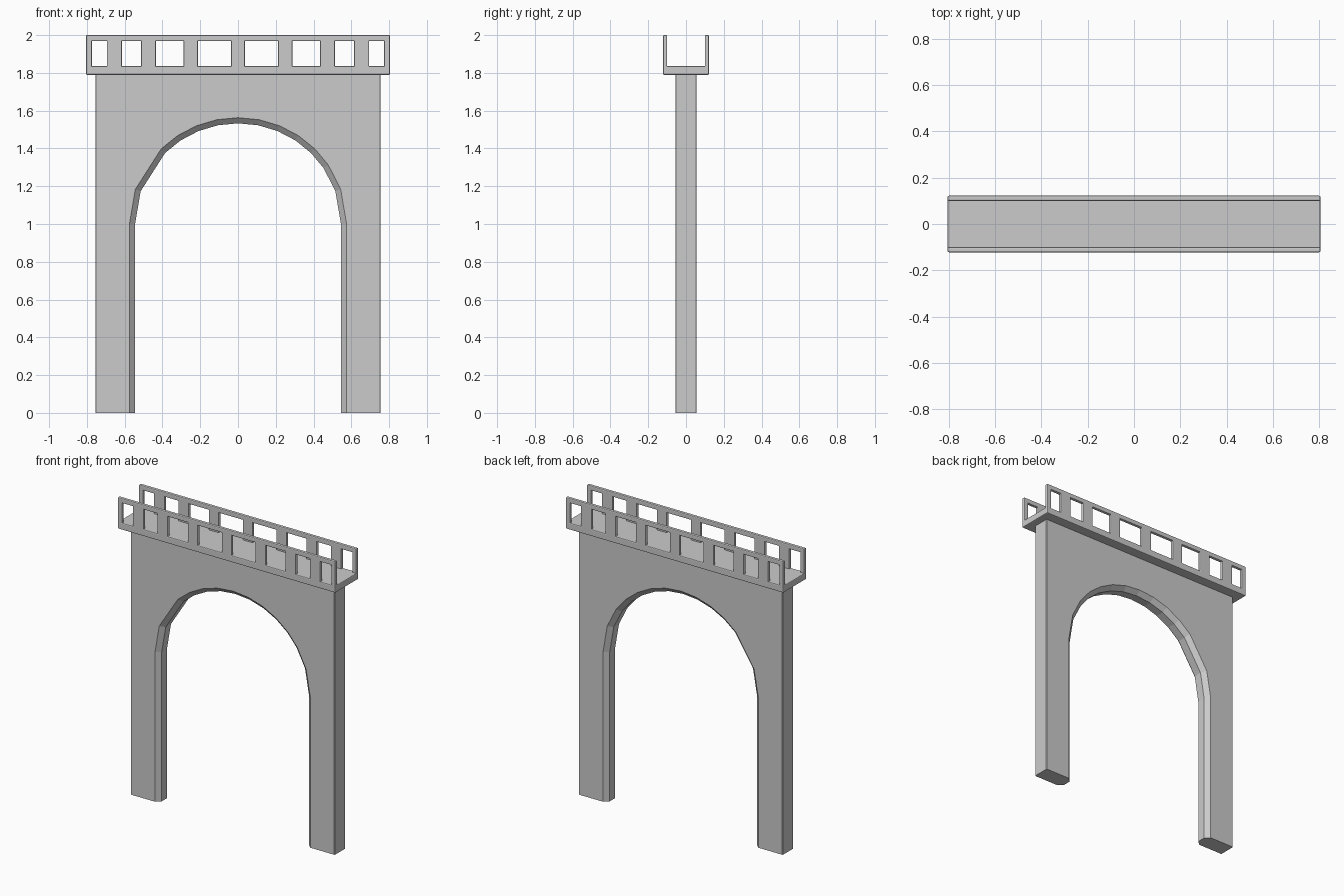
import bpy, bmesh, math
from itertools import product

if "Cube" in bpy.data.objects:
    bpy.data.objects.remove(bpy.data.objects["Cube"])

stone = bpy.data.materials.new("grey_stone")
stone.use_nodes = True
GREY = (0.6, 0.6, 0.6, 1)
stone.diffuse_color = GREY
stone.node_tree.nodes["Principled BSDF"].inputs["Base Color"].default_value = GREY


def finish(bm, name):
    bmesh.ops.recalc_face_normals(bm, faces=bm.faces)
    mesh = bpy.data.meshes.new(name)
    bm.to_mesh(mesh)
    bm.free()
    mesh.materials.append(stone)
    obj = bpy.data.objects.new(name, mesh)
    bpy.context.collection.objects.link(obj)
    return obj


# Arched wall: outline sections lofted from front to back, chamfered at the opening
DECK_BOTTOM, SPRING = 1.79, 1.0
angles = [0, 19] + [33.75 + 11.25 * i for i in range(10)] + [161, 180]


def outline(half_width, radius):
    points = [(-half_width, 0), (-half_width, DECK_BOTTOM),
              (half_width, DECK_BOTTOM), (half_width, 0), (radius, 0)]
    for a in map(math.radians, angles):
        points.append((radius * math.cos(a), SPRING + (radius - 0.012) * math.sin(a)))
    return points + [(-radius, 0)]


front = [(-0.056, 0.751, 0.575), (-0.052, 0.755, 0.571), (-0.028, 0.755, 0.545)]
sections = front + [(-y, w, r) for y, w, r in reversed(front)]
bm = bmesh.new()
loops = [[bm.verts.new((x, y, z)) for x, z in outline(w, r)] for y, w, r in sections]
for a, b in zip(loops, loops[1:]):
    for i in range(len(a)):
        bm.faces.new((a[i - 1], a[i], b[i], b[i - 1]))
bm.faces.new(loops[0])
bm.faces.new(loops[-1])
finish(bm, "arched_wall")

# Deck with two pierced parapets: solid cells of an uneven grid, skinned on the outside
half = [0.037, 0.212, 0.288, 0.434, 0.513, 0.614, 0.694, 0.773, 0.805]
xs = [-x for x in reversed(half)] + half
ys = [-0.122, -0.1, 0.1, 0.122]
zs = [DECK_BOTTOM, 1.836, 1.968, 2.0]
size = (len(xs) - 1, len(ys) - 1, len(zs) - 1)


def solid(c):
    if any(not 0 <= c[i] < size[i] for i in range(3)):
        return False
    opening = c[2] == 1 and c[0] % 2 == 1
    return c[2] == 0 or (c[1] != 1 and not opening)


bm = bmesh.new()
grid = {}


def corner(key):
    if key not in grid:
        grid[key] = bm.verts.new((xs[key[0]], ys[key[1]], zs[key[2]]))
    return grid[key]


for cell in product(*map(range, size)):
    if not solid(cell):
        continue
    for axis, side in product(range(3), (0, 1)):
        neighbour = list(cell)
        neighbour[axis] += 2 * side - 1
        if solid(neighbour):
            continue
        quad = []
        for u, v in ((0, 0), (1, 0), (1, 1), (0, 1)):
            key = list(cell)
            key[axis] += side
            key[(axis + 1) % 3] += u
            key[(axis + 2) % 3] += v
            quad.append(corner(tuple(key)))
        bm.faces.new(quad if side else quad[::-1])

# Softened outer edges
bm.normal_update()
edges = [e for e in bm.edges if e.is_manifold and e.is_convex and e.calc_face_angle() > 1]
bmesh.ops.bevel(bm, geom=edges, offset=0.006, segments=2, profile=0.5,
                affect='EDGES', clamp_overlap=True)
finish(bm, "deck_and_parapets")
